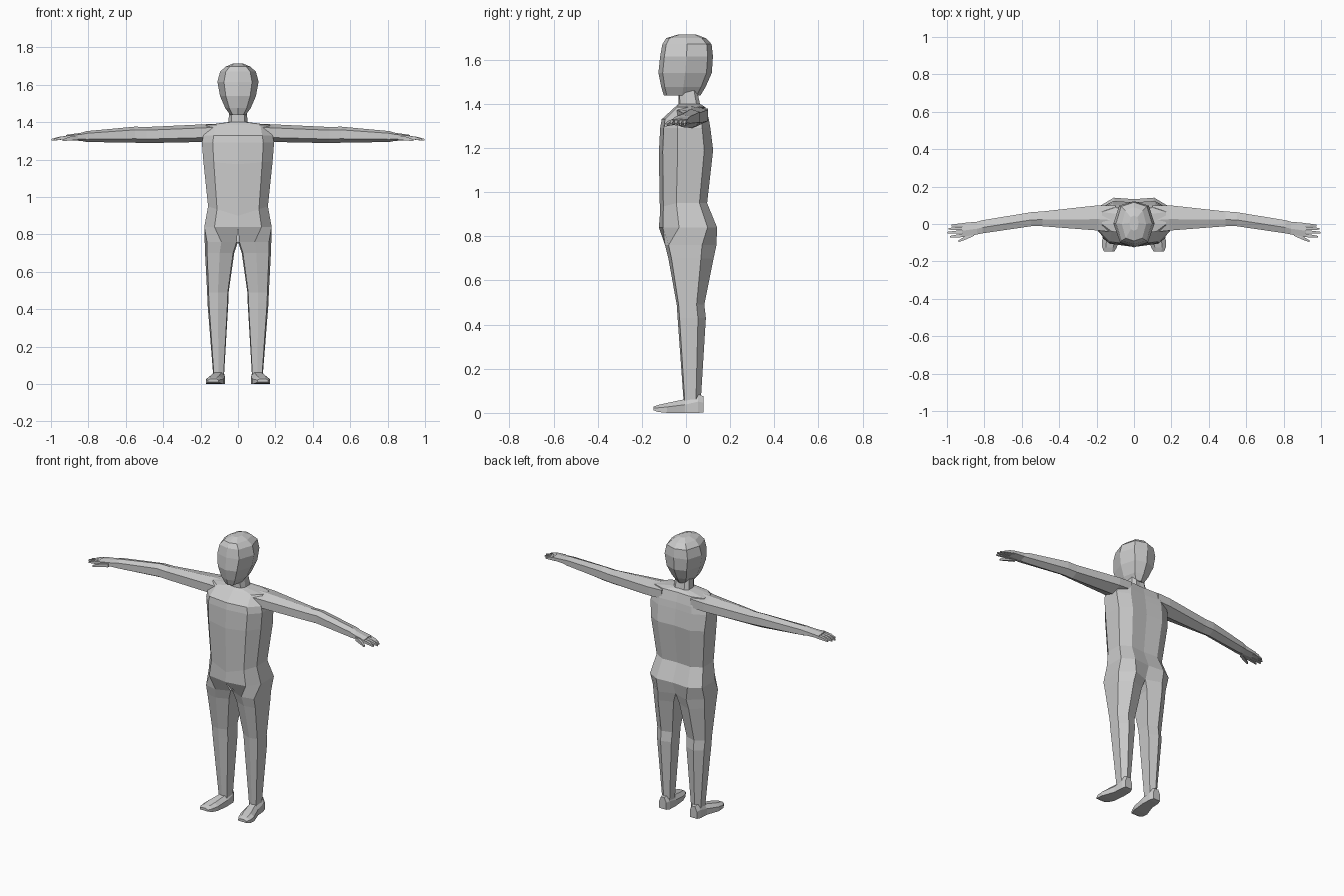
import bpy
import bmesh
from mathutils import Vector

if "Cube" in bpy.data.objects:
    bpy.data.objects.remove(bpy.data.objects["Cube"], do_unlink=True)

grey = bpy.data.materials.new("plain grey")
grey.use_nodes = True
grey.diffuse_color = (0.6, 0.6, 0.6, 1)
grey.node_tree.nodes["Principled BSDF"].inputs["Base Color"].default_value = (0.6, 0.6, 0.6, 1)


def mix(a, b, t):
    return a + (b - a) * t


def loft(bm, rings, is_closed=lambda i: True, caps=(True, True)):
    """Skin a list of rings; is_closed says whether strip i wraps round."""
    rows = [[bm.verts.new(p) for p in ring] for ring in rings]
    for i, (a, b) in enumerate(zip(rows, rows[1:])):
        n = len(a)
        for j in range(n if is_closed(i) else n - 1):
            k = (j + 1) % n
            bm.faces.new((a[j], a[k], b[k], b[j]))
    for row, cap in zip((rows[0], rows[-1]), caps):
        if cap:
            bm.faces.new(row)


def finish(name, bm):
    """Turn the left half into a mirrored, flat shaded object."""
    bmesh.ops.recalc_face_normals(bm, faces=bm.faces)
    mesh = bpy.data.meshes.new(name)
    bm.to_mesh(mesh)
    bm.free()
    mesh.materials.append(grey)
    obj = bpy.data.objects.new(name, mesh)
    bpy.context.scene.collection.objects.link(obj)
    mirror = obj.modifiers.new("mirror", "MIRROR")
    mirror.use_clip = True
    mirror.merge_threshold = 0.0005


def level_ring(section, z, x0, x1, y0, y1, dip=0):
    """Horizontal ring; dip lowers it towards the middle of the front."""
    return [Vector((mix(x0, x1, u), mix(y0, y1, v), z - dip * (1 - u) * (v < 0.5)))
            for u, v in section]


# Cross-sections as fractions of width and depth, front middle to back middle
trunk = [(0, 0), (0.7, 0.07), (1, 0.34), (1, 0.82), (0.6, 0.98), (0, 0.95)]
leg = [(0.04, 0.14), (0.5, 0), (0.93, 0.07), (1, 0.72), (0.55, 1), (0, 0.85)]
skull = [(0, 0), (0.68, 0.08), (1, 0.5), (0.72, 0.9), (0, 1)]
limb = [(0, 0.25), (0, 0.8), (0.45, 1), (1, 0.85), (1, 0.3), (0.5, 0)]
shoe = [(0, 0), (0, 0.6), (0.25, 1), (0.75, 1), (1, 0.6), (1, 0)]
box = [(0, 0), (0, 1), (1, 1), (1, 0)]

# Neck, torso and legs in one skin
trunk_rows = [
    (1.47, 0, 0.045, -0.035, 0.05),
    (1.40, 0, 0.052, -0.035, 0.065),
    (1.385, 0, 0.17, -0.05, 0.09),
    (1.33, 0, 0.185, -0.11, 0.108),
    (1.29, 0, 0.193, -0.117, 0.115),
    (1.19, 0, 0.185, -0.123, 0.128, 0.015),
    (0.95, 0, 0.16, -0.118, 0.1, 0.05),
    (0.84, 0, 0.18, -0.123, 0.146),
]
leg_rows = [
    (0.76, 0, 0.178, -0.095, 0.138),
    (0.7, 0.02, 0.176, -0.08, 0.125),
    (0.49, 0.05, 0.165, -0.042, 0.083),
    (0.43, 0.052, 0.163, -0.038, 0.09),
    (0.04, 0.075, 0.132, -0.01, 0.066),
]
bm = bmesh.new()
rings = [level_ring(trunk, *r) for r in trunk_rows] + [level_ring(leg, *r) for r in leg_rows]
loft(bm, rings, lambda i: i >= len(trunk_rows), (False, True))
finish("body", bm)

# Head
head_rows = [
    (1.437, 0, 0.04, -0.1, 0.065),
    (1.475, 0, 0.068, -0.112, 0.088),
    (1.54, 0, 0.096, -0.125, 0.117),
    (1.615, 0, 0.11, -0.117, 0.122),
    (1.67, 0, 0.096, -0.107, 0.116),
    (1.697, 0, 0.065, -0.09, 0.09),
    (1.714, 0, 0.025, -0.035, 0.045),
]
bm = bmesh.new()
loft(bm, [level_ring(skull, *r) for r in head_rows], lambda i: False)
finish("head", bm)


def arm_ring(section, x, y0, y1, z0, z1):
    return [Vector((x, mix(y0, y1, u), mix(z0, z1, v))) for u, v in section]


# Arms from inside the shoulder through elbow and wrist to the knuckles
arm_rows = [
    (0.1, -0.045, 0.1, 1.297, 1.392),
    (0.19, -0.035, 0.1, 1.294, 1.388),
    (0.49, -0.012, 0.067, 1.288, 1.374),
    (0.55, -0.012, 0.063, 1.29, 1.376),
    (0.81, -0.05, 0.02, 1.294, 1.352),
    (0.84, -0.056, 0.012, 1.3, 1.343),
    (0.92, -0.07, 0.005, 1.304, 1.332),
]
bm = bmesh.new()
loft(bm, [arm_ring(limb, *r) for r in arm_rows])
finish("arms", bm)


def finger(bm, base, tip, r):
    """Tapered finger with a slightly raised middle joint."""
    base, tip = Vector(base), Vector(tip)
    middle = base.lerp(tip, 0.5) + Vector((0, 0, 0.003))
    loft(bm, [arm_ring(box, p.x, p.y - s, p.y + s, p.z - s, p.z + s)
              for p, s in ((base, r), (middle, r * 0.9), (tip, r * 0.45))])


# Four fingers and a thumb
bm = bmesh.new()
for base_y, tip_x, tip_y in ((-0.004, 0.975, -0.008), (-0.023, 0.992, -0.026),
                             (-0.042, 0.998, -0.046), (-0.06, 0.984, -0.068)):
    finger(bm, (0.905, base_y, 1.318), (tip_x, tip_y, 1.306), 0.009)
finger(bm, (0.855, -0.052, 1.316), (0.938, -0.092, 1.303), 0.011)
finish("fingers", bm)

# Feet, heel to toe, turned slightly outwards
foot_rows = [
    (0.079, 0.082, 0.13, 0.003, 0.075),
    (0.055, 0.072, 0.138, 0, 0.085),
    (-0.005, 0.07, 0.142, 0, 0.062),
    (-0.085, 0.078, 0.17, 0, 0.045),
    (-0.125, 0.092, 0.17, 0.004, 0.036),
    (-0.148, 0.105, 0.16, 0.012, 0.028),
]
bm = bmesh.new()
loft(bm, [[Vector((mix(x0, x1, u), y, mix(z0, z1, v))) for u, v in shoe]
          for y, x0, x1, z0, z1 in foot_rows])
finish("feet", bm)
